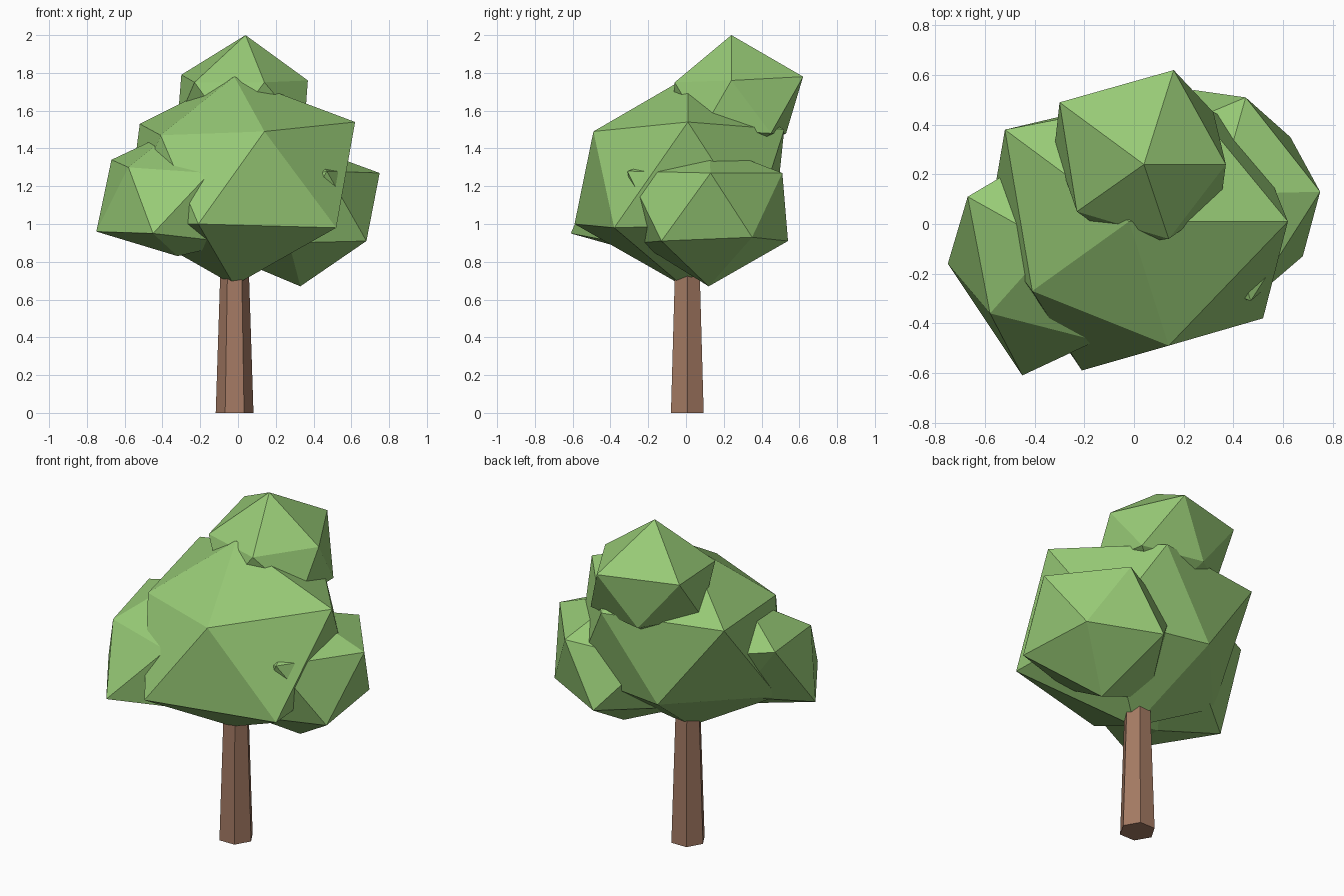
import bpy, bmesh
from mathutils import Vector

if "Cube" in bpy.data.objects:
    bpy.data.objects.remove(bpy.data.objects["Cube"])


def material(name, rgb):
    m = bpy.data.materials.new(name)
    m.diffuse_color = (*rgb, 1)
    m.use_nodes = True
    m.node_tree.nodes["Principled BSDF"].inputs["Base Color"].default_value = m.diffuse_color
    return m


LEAF = material("leaf_green", (0.31, 0.59, 0.18))
BARK = material("bark_brown", (0.37, 0.195, 0.125))


def finish(name, bm, mat):
    bmesh.ops.recalc_face_normals(bm, faces=bm.faces)
    mesh = bpy.data.meshes.new(name)
    bm.to_mesh(mesh)
    bm.free()
    mesh.materials.append(mat)
    obj = bpy.data.objects.new(name, mesh)
    bpy.context.collection.objects.link(obj)
    return obj


def leaf_clump(name, corners, center=None, mirrored=0):
    """Faceted, uneven 20-sided clump; the first corners are mirrored through the center."""
    pts = [Vector(p) for p in corners]
    if center:
        pts += [2 * Vector(center) - p for p in pts[:mirrored]]
    bm = bmesh.new()
    for p in pts:
        bm.verts.new(p)
    hull = bmesh.ops.convex_hull(bm, input=bm.verts)
    spare = {v for v in hull["geom_interior"] + hull["geom_unused"]
             if isinstance(v, bmesh.types.BMVert)}
    bmesh.ops.delete(bm, geom=list(spare), context="VERTS")
    return finish(name, bm, LEAF)


# Trunk: tapered six-sided post, its top hidden in the leaves
bm = bmesh.new()
bmesh.ops.create_cone(bm, cap_ends=True, segments=6, radius1=0.10, radius2=0.074, depth=0.8)
low = [v for v in bm.verts if v.co.z < 0]
# keep one corner pointing along +x
turn = Vector((1, 0)).angle_signed(max((v.co.xy for v in low), key=lambda c: c.x))
if abs(max(v.co.x for v in low) - 0.10) > 0.005:
    for v in bm.verts:
        v.co.x, v.co.y = v.co.y, -v.co.x
bmesh.ops.translate(bm, verts=bm.verts, vec=(-0.018, 0.007, 0.4))
finish("trunk", bm, BARK)

# Main crown: tip, upper ring, lower ring, base
leaf_clump("main_crown", [
    (-0.02, 0.01, 1.78),
    (0.14, -0.49, 1.49), (0.62, 0.01, 1.54), (0.20, 0.52, 1.50),
    (-0.52, 0.38, 1.53), (-0.41, -0.27, 1.47),
    (0.52, -0.38, 0.98), (0.48, 0.36, 1.00), (-0.14, 0.47, 1.02),
    (-0.59, -0.03, 1.00), (-0.21, -0.59, 1.00),
    (-0.02, -0.02, 0.675)])

# Top clump, towards the back
leaf_clump("top_clump", [
    (0.04, 0.24, 2.00),
    (0.16, 0.62, 1.78), (-0.30, 0.49, 1.79), (-0.23, 0.05, 1.75),
    (0.14, -0.06, 1.75), (0.37, 0.24, 1.76),
    (0.32, 0.45, 1.48), (-0.05, 0.53, 1.48), (-0.32, 0.31, 1.54),
    (-0.05, -0.08, 1.50), (0.35, 0.09, 1.50),
    (0.03, 0.25, 1.32)])

# Left clump, towards the front
leaf_clump("left_clump", [
    (-0.67, 0.11, 1.34), (-0.58, -0.36, 1.30), (-0.75, -0.16, 0.96), (-0.45, -0.61, 0.95),
    (-0.32, -0.18, 0.83), (-0.15, -0.47, 1.27), (-0.33, -0.08, 1.50), (-0.42, 0.10, 1.00)],
    center=(-0.34, -0.12, 1.12), mirrored=4)

# Right clump, towards the back
leaf_clump("right_clump", [
    (0.75, 0.13, 1.27), (0.68, -0.13, 0.91), (0.63, 0.35, 0.93),
    (0.45, 0.51, 1.27), (0.24, 0.54, 0.91), (0.33, 0.12, 0.67),
    (0.47, -0.31, 1.28), (0.34, 0.12, 1.42), (0.27, -0.25, 0.90)],
    center=(0.35, 0.10, 1.05), mirrored=3)
